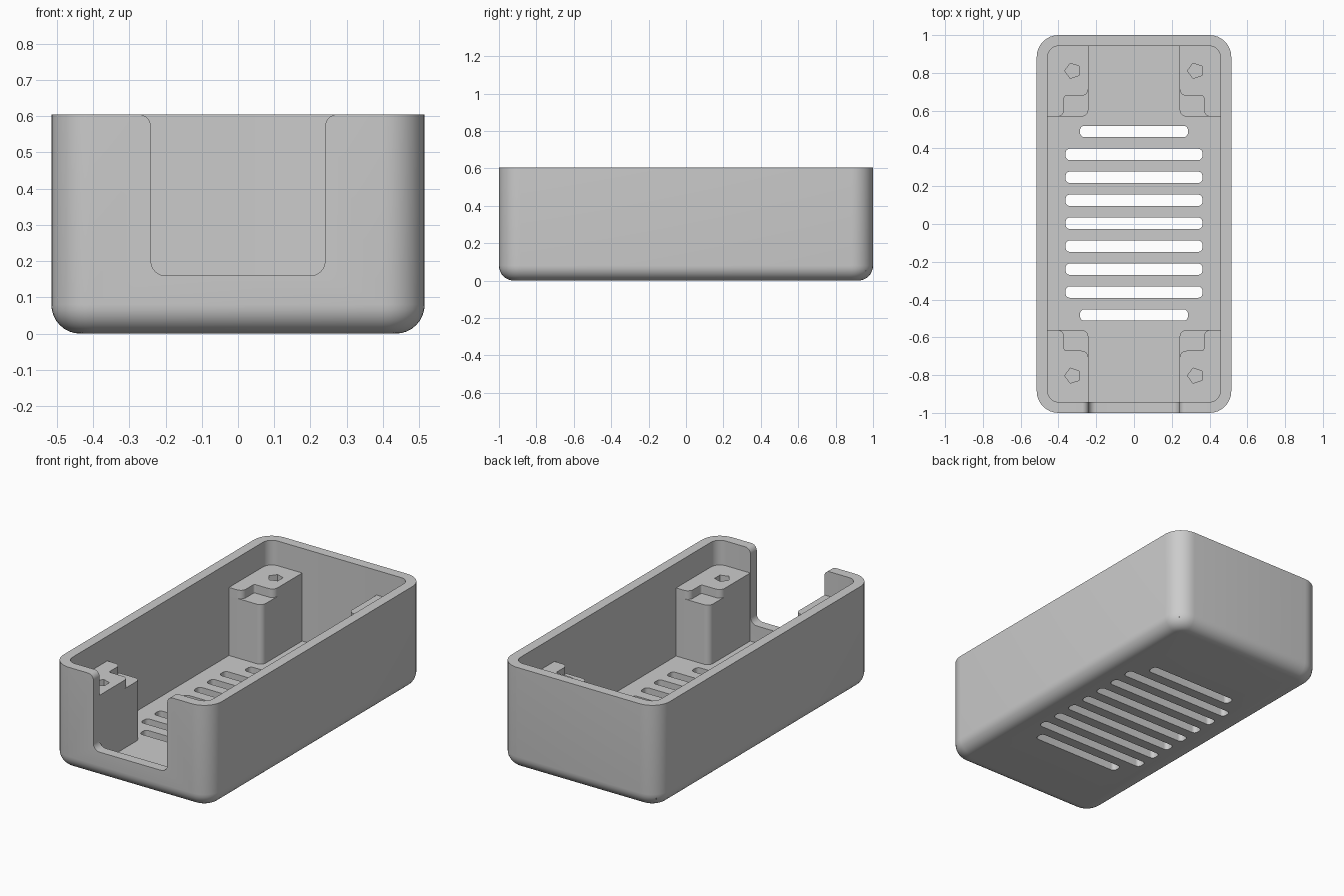
import bpy, bmesh, math

if "Cube" in bpy.data.objects:
    bpy.data.objects.remove(bpy.data.objects["Cube"], do_unlink=True)

W, L, H = 0.515, 1.0, 0.605      # half width, half length, height
FLOOR, WALL = 0.06, 0.058
CORNER, FILLET = 0.115, 0.08

grey = bpy.data.materials.new("light_grey")
grey.use_nodes = True
grey.diffuse_color = (0.6, 0.6, 0.6, 1)
grey.node_tree.nodes["Principled BSDF"].inputs["Base Color"].default_value = (0.6, 0.6, 0.6, 1)


def rounded(corners, steps=8):
    """Outline of right-angled (x, y, radius) corners, each one rounded."""
    out = []
    n = len(corners)
    for i, (x, y, r) in enumerate(corners):
        if r <= 0:
            out.append((x, y))
            continue
        dirs = []
        for q in (corners[i - 1], corners[(i + 1) % n]):
            dx, dy = q[0] - x, q[1] - y
            d = math.hypot(dx, dy)
            dirs.append((dx / d, dy / d))
        (ax, ay), (bx, by) = dirs
        cx, cy = x + r * (ax + bx), y + r * (ay + by)
        for k in range(steps + 1):
            t = math.pi / 2 * k / steps
            c, s = math.cos(t), math.sin(t)
            out.append((cx - r * (c * bx + s * ax), cy - r * (c * by + s * ay)))
    return out


def rect(hx, hy, r, cx=0, cy=0):
    return rounded([(cx + sx * hx, cy + sy * hy, r)
                    for sx, sy in ((-1, -1), (1, -1), (1, 1), (-1, 1))])


def loft(bm, rings):
    """Closed skin through rings of 3D points."""
    loops = [[bm.verts.new(p) for p in ring] for ring in rings]
    for a, b in zip(loops, loops[1:]):
        for i in range(len(a)):
            j = (i + 1) % len(a)
            bm.faces.new((a[i], a[j], b[j], b[i]))
    bm.faces.new(loops[0][::-1])
    bm.faces.new(loops[-1])


def prism(bm, outline, lo, hi, along_y=False):
    if along_y:
        loft(bm, [[(x, h, z) for x, z in outline] for h in (lo, hi)])
    else:
        loft(bm, [[(x, y, h) for x, y in outline] for h in (lo, hi)])


def make(name, bm):
    bmesh.ops.recalc_face_normals(bm, faces=bm.faces)
    me = bpy.data.meshes.new(name)
    bm.to_mesh(me)
    bm.free()
    me.materials.append(grey)
    ob = bpy.data.objects.new(name, me)
    bpy.context.scene.collection.objects.link(ob)
    return ob


def cut(ob, cutter_bm):
    cutter = make("cutter", cutter_bm)
    cutter.hide_render = True
    mod = ob.modifiers.new("cut", "BOOLEAN")
    mod.operation, mod.solver, mod.object = "DIFFERENCE", "EXACT", cutter
    bpy.context.view_layer.update()
    dg = bpy.context.evaluated_depsgraph_get()
    me = bpy.data.meshes.new_from_object(ob.evaluated_get(dg))
    ob.modifiers.clear()
    ob.data = me
    bpy.data.objects.remove(cutter, do_unlink=True)


def smooth(ob):
    bpy.ops.object.select_all(action="DESELECT")
    ob.select_set(True)
    bpy.context.view_layer.objects.active = ob
    bpy.ops.object.shade_smooth_by_angle(angle=math.radians(30))


# Open tray: filleted base, outer wall, rim, inner wall, floor
rings = []
for k in range(9):
    t = math.pi / 2 * k / 8
    inset, z = FILLET * (1 - math.sin(t)), FILLET * (1 - math.cos(t))
    rings.append([(x, y, z) for x, y in rect(W - inset, L - inset, CORNER - inset)])
rings.append([(x, y, H) for x, y in rect(W, L, CORNER)])
for z in (H, FLOOR):
    rings.append([(x, y, z) for x, y in rect(W - WALL, L - WALL, CORNER - WALL)])
bm = bmesh.new()
loft(bm, rings)
tray = make("tray", bm)

# Front notch with rounded sill corners and flared lips
top = H + 0.0003
half = [(0.24, 0.16, 0.04), (0.24, top, 0.035), (0.4, top, 0), (0.4, 0.75, 0)]
notch = half + [(-x, z, r) for x, z, r in reversed(half)]
bm = bmesh.new()
prism(bm, rounded(notch), -1.1, -0.9, along_y=True)
cut(tray, bm)

# Vent slots through the floor
bm = bmesh.new()
for i in range(-4, 5):
    length = 0.285 if abs(i) == 4 else 0.362
    prism(bm, rect(length, 0.03, 0.022, 0, 0.004 + 0.1215 * i), -0.1, 0.12)
cut(tray, bm)
smooth(tray)

# Four corner posts: stepped top and a five-sided screw hole
R = 0.035
base = [(0.242, 0.565, R), (0.48, 0.565, 0), (0.48, 0.958, 0), (0.242, 0.958, 0)]
step = [(0.242, 0.675, R), (0.37, 0.675, 0.012), (0.37, 0.565, R)] + base[1:]
for sx, side in ((1, "left"), (-1, "right")):
    for sy, end in ((-1, "front"), (1, "back")):
        for part, corners, lo, hi in (("post", base, 0.05, 0.41),
                                      ("post_step", step, 0.41, 0.46)):
            bm = bmesh.new()
            prism(bm, [(sx * x, sy * y + 0.004) for x, y in rounded(corners)], lo, hi)
            ob = make(f"{end}_{side}_{part}", bm)
            hole = [(sx * 0.325 - 0.042 * math.cos(k * math.tau / 5),
                     sy * 0.807 + 0.004 + 0.042 * math.sin(k * math.tau / 5)) for k in range(5)]
            bm = bmesh.new()
            prism(bm, hole, 0.16, 0.55)
            cut(ob, bm)
            smooth(ob)
